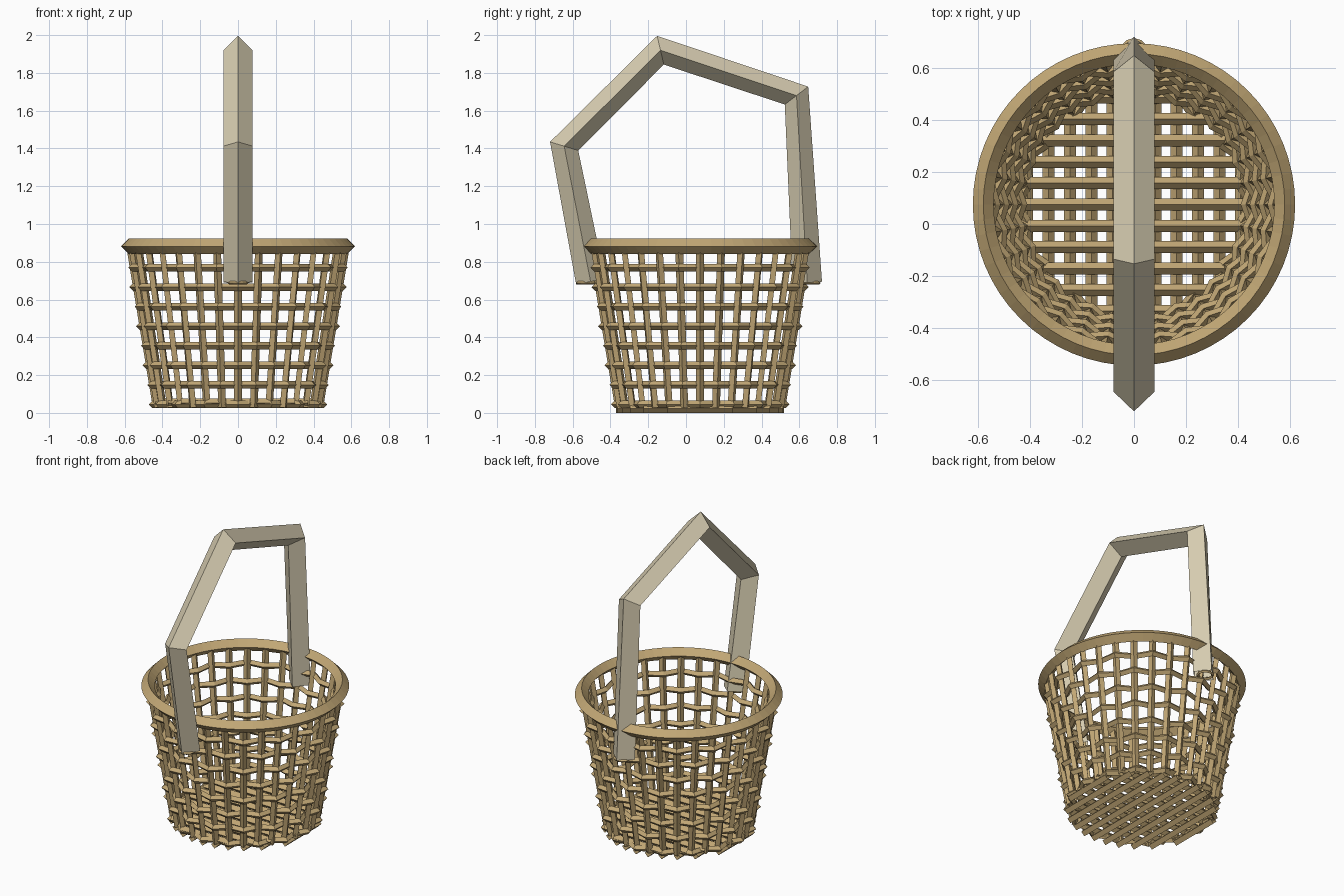
import bpy, bmesh
from math import sin, cos, pi, sqrt
from mathutils import Vector

cube = bpy.data.objects.get("Cube")
if cube:
    bpy.data.objects.remove(cube, do_unlink=True)

CY = 0.075        # basket axis offset in y
STAKES = 32


def material(name, rgb):
    m = bpy.data.materials.new(name)
    m.use_nodes = True
    m.diffuse_color = (*rgb, 1)
    bsdf = next(n for n in m.node_tree.nodes if n.type == 'BSDF_PRINCIPLED')
    bsdf.inputs["Base Color"].default_value = (*rgb, 1)
    return m


wicker = material("wicker tan", (0.54, 0.39, 0.18))
pale_wood = material("pale wood", (0.68, 0.61, 0.44))


def sweep(bm, points, side, radius, closed=False):
    """Square rod along points; side(p) gives one diagonal of its section."""
    pts = [Vector(p) for p in points]
    n = len(pts)
    rings = []
    for i, p in enumerate(pts):
        before = pts[i - 1] if closed or i > 0 else None
        after = pts[(i + 1) % n] if closed or i < n - 1 else None
        t = Vector()
        if before is not None:
            t += (p - before).normalized()
        if after is not None:
            t += (after - p).normalized()
        t.normalize()
        v = t.cross(side(p)).normalized()
        u = v.cross(t).normalized()
        rings.append([bm.verts.new(p + d * radius) for d in (u, v, -u, -v)])
    for i in range(n if closed else n - 1):
        a, b = rings[i], rings[(i + 1) % n]
        for k in range(4):
            j = (k + 1) % 4
            bm.faces.new((a[k], a[j], b[j], b[k]))


def finish(bm, name, mat):
    bmesh.ops.recalc_face_normals(bm, faces=bm.faces)
    me = bpy.data.meshes.new(name)
    bm.to_mesh(me)
    bm.free()
    me.materials.append(mat)
    ob = bpy.data.objects.new(name, me)
    bpy.context.collection.objects.link(ob)
    return ob


def polar(r, a, z):
    return Vector((r * sin(a), CY - r * cos(a), z))


def wall(z):
    return 0.43 + 0.165 * (z - 0.03)


def up(p):
    return Vector((0, 0, 1))


def across(p):
    return Vector((1, 0, 0))


# Upright stakes of the wall
bm = bmesh.new()
for i in range(STAKES):
    a = 2 * pi * i / STAKES
    tangent = Vector((cos(a), sin(a), 0))
    sweep(bm, [polar(wall(z), a, z) for z in (0.03, 0.87)],
          lambda p: tangent, 0.021)
finish(bm, "wall_stakes", wicker)

# Hoops woven in and out of the stakes
bm = bmesh.new()
for row in range(8):
    z = 0.045 + 0.1035 * row
    sweep(bm, [polar(wall(z) + 0.02 * (-1) ** (i + row), 2 * pi * i / STAKES, z)
               for i in range(STAKES)], up, 0.02, closed=True)
finish(bm, "woven_hoops", wicker)

# Rim
bm = bmesh.new()
sweep(bm, [polar(0.579, 2 * pi * i / 64, 0.882) for i in range(64)],
      up, 0.04, closed=True)
finish(bm, "rim", wicker)

# Floor slats in two crossing layers
lower, upper = bmesh.new(), bmesh.new()
for i in range(-5, 6):
    d = 0.082 * i
    h = sqrt(0.445 ** 2 - d * d)
    sweep(lower, [(d, CY - h, 0.023), (d, CY + h, 0.023)], up, 0.023)
    sweep(upper, [(-h, CY + d, 0.053), (h, CY + d, 0.053)], up, 0.023)
finish(lower, "floor_slats_lower", wicker)
finish(upper, "floor_slats_upper", wicker)

# Angular handle
path = [(-0.505, 0.695), (-0.645, 1.412), (-0.135, 1.92),
        (0.585, 1.68), (0.642, 0.69)]
bm = bmesh.new()
sweep(bm, [(0, y, z) for y, z in path], across, 0.078)
finish(bm, "handle", pale_wood)

# Small binding rings at the handle ends
for name, y in (("front_binding", -0.53), ("back_binding", 0.66)):
    bm = bmesh.new()
    sweep(bm, [(0.045 * cos(pi * i / 6), y + 0.045 * sin(pi * i / 6), 0.688)
               for i in range(12)], up, 0.009, closed=True)
    finish(bm, name, wicker)
